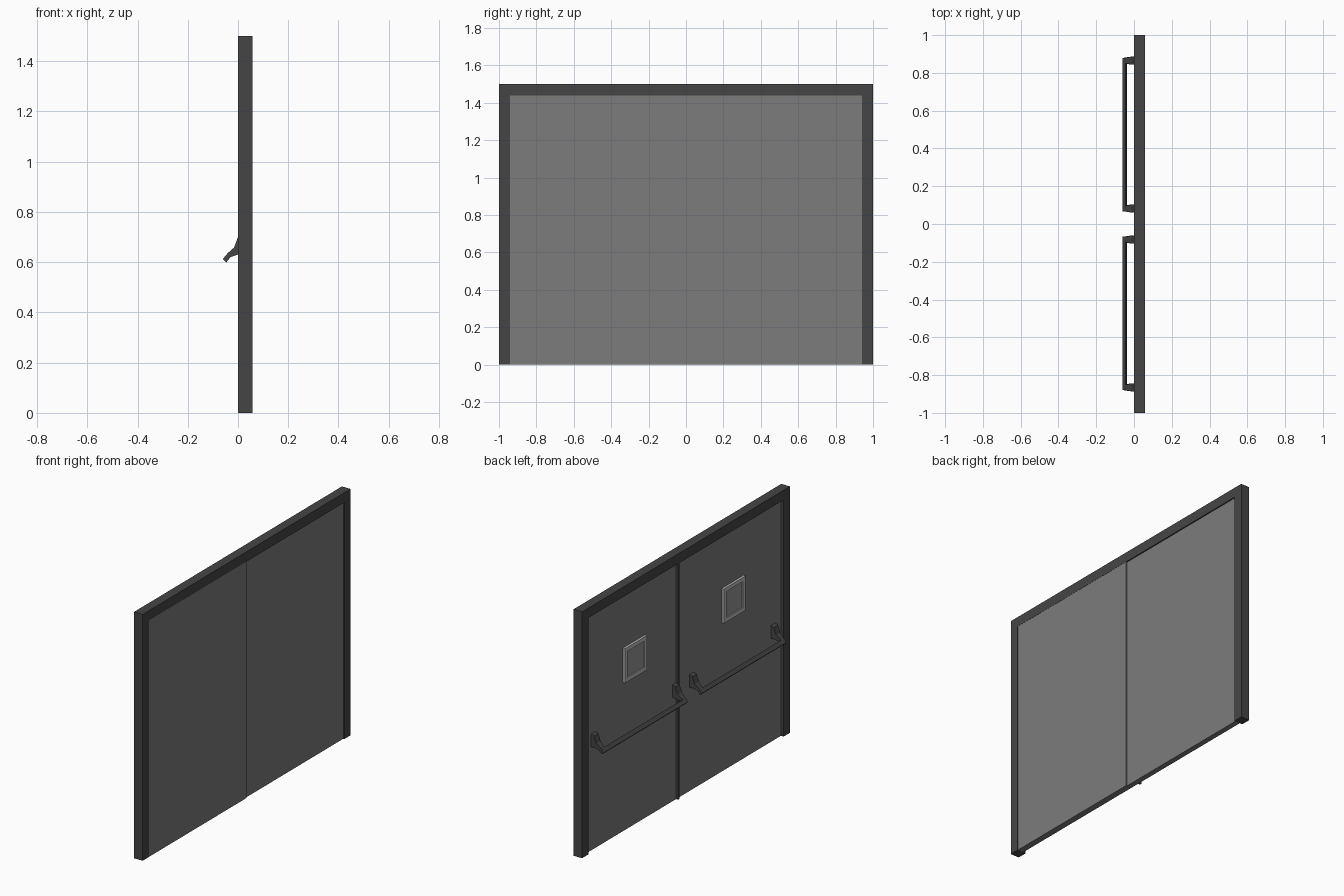
import bpy, bmesh

if "Cube" in bpy.data.objects:
    bpy.data.objects.remove(bpy.data.objects["Cube"])


def material(name, g):
    m = bpy.data.materials.new(name)
    m.diffuse_color = (g, g, g, 1)
    m.use_nodes = True
    m.node_tree.nodes["Principled BSDF"].inputs["Base Color"].default_value = m.diffuse_color
    return m


DARK = material("dark_metal", 0.06)
DOOR = material("door_paint", 0.2)
TRIM = material("light_trim", 0.5)
GLASS = material("glass_grey", 0.3)


def finish(name, bm, mat):
    bmesh.ops.recalc_face_normals(bm, faces=bm.faces)
    me = bpy.data.meshes.new(name)
    bm.to_mesh(me)
    bm.free()
    me.materials.append(mat)
    ob = bpy.data.objects.new(name, me)
    bpy.context.collection.objects.link(ob)
    return ob


def box(name, x, y, z, mat):
    bm = bmesh.new()
    bmesh.ops.create_cube(bm, size=1)
    for v in bm.verts:
        v.co = [r[0] + (c + 0.5) * (r[1] - r[0]) for c, r in zip(v.co, (x, y, z))]
    return finish(name, bm, mat)


def prism(name, pts, width_at, depth, mat):
    """Closed outline pts in a plane, joined between two sides."""
    bm = bmesh.new()
    a = [bm.verts.new(depth(p, -width_at(p))) for p in pts]
    b = [bm.verts.new(depth(p, width_at(p))) for p in pts]
    bm.faces.new(a)
    bm.faces.new(b)
    n = len(pts)
    for i in range(n):
        j = (i + 1) % n
        bm.faces.new((a[i], a[j], b[j], b[i]))
    return finish(name, bm, mat)


# Door frame: one arch-shaped outline
arch = [(-1, 0), (-1, 1.5), (1, 1.5), (1, 0), (0.94, 0), (0.94, 1.44), (-0.94, 1.44), (-0.94, 0)]
prism("door_frame", arch, lambda p: 0.029, lambda p, d: (0.029 + d, p[0], p[1]), DARK)

# Door leaves, slightly stepped at the meeting edge
box("door_leaf_left", (0.018, 0.051), (0, 0.94), (0, 1.44), DOOR)
box("door_leaf_right", (0.018, 0.057), (-0.94, 0), (0, 1.44), DOOR)

# Thin vertical strip on one leaf
box("vertical_strip", (0.004, 0.02), (0.056, 0.07), (0, 1.44), DARK)

# Bracket side profile (x, z), narrowing towards the bar
bracket = [(0.02, 0.63), (0, 0.63), (-0.03, 0.62), (-0.046, 0.60), (-0.06, 0.613),
           (-0.04, 0.637), (-0.016, 0.658), (0, 0.70), (0.02, 0.71)]
bar = [(-0.061, 0.612), (-0.047, 0.598), (-0.036, 0.617), (-0.044, 0.632)]

for s, side in ((1, "left"), (-1, "right")):
    # Push bar and its two brackets
    for end, y in (("inner", 0.082), ("outer", 0.865)):
        prism(f"bracket_{side}_{end}", bracket, lambda p: 0.021 if p[0] > -0.02 else 0.014,
              lambda p, d, y=y: (p[0], s * y + d, p[1]), DARK)
    prism(f"push_bar_{side}", bar, lambda p: 0.404,
          lambda p, d: (p[0], s * 0.47 + d, p[1]), DARK)

    # Window: raised trim around recessed glass
    yc, zc, h, b = s * 0.475, 1.01, 0.105, 0.025
    for e, t in ((1, "upper"), (-1, "lower")):
        zs = sorted((zc + e * h, zc + e * (h - b)))
        box(f"window_trim_{side}_{t}", (0.004, 0.02), (yc - h, yc + h), zs, TRIM)
    for e, t in ((1, "a"), (-1, "b")):
        ys = sorted((yc + e * h, yc + e * (h - b)))
        box(f"window_trim_{side}_{t}", (0.004, 0.02), ys, (zc - h + b, zc + h - b), TRIM)
    box(f"window_glass_{side}", (0.011, 0.02), (yc - h + b, yc + h - b),
        (zc - h + b, zc + h - b), GLASS)
